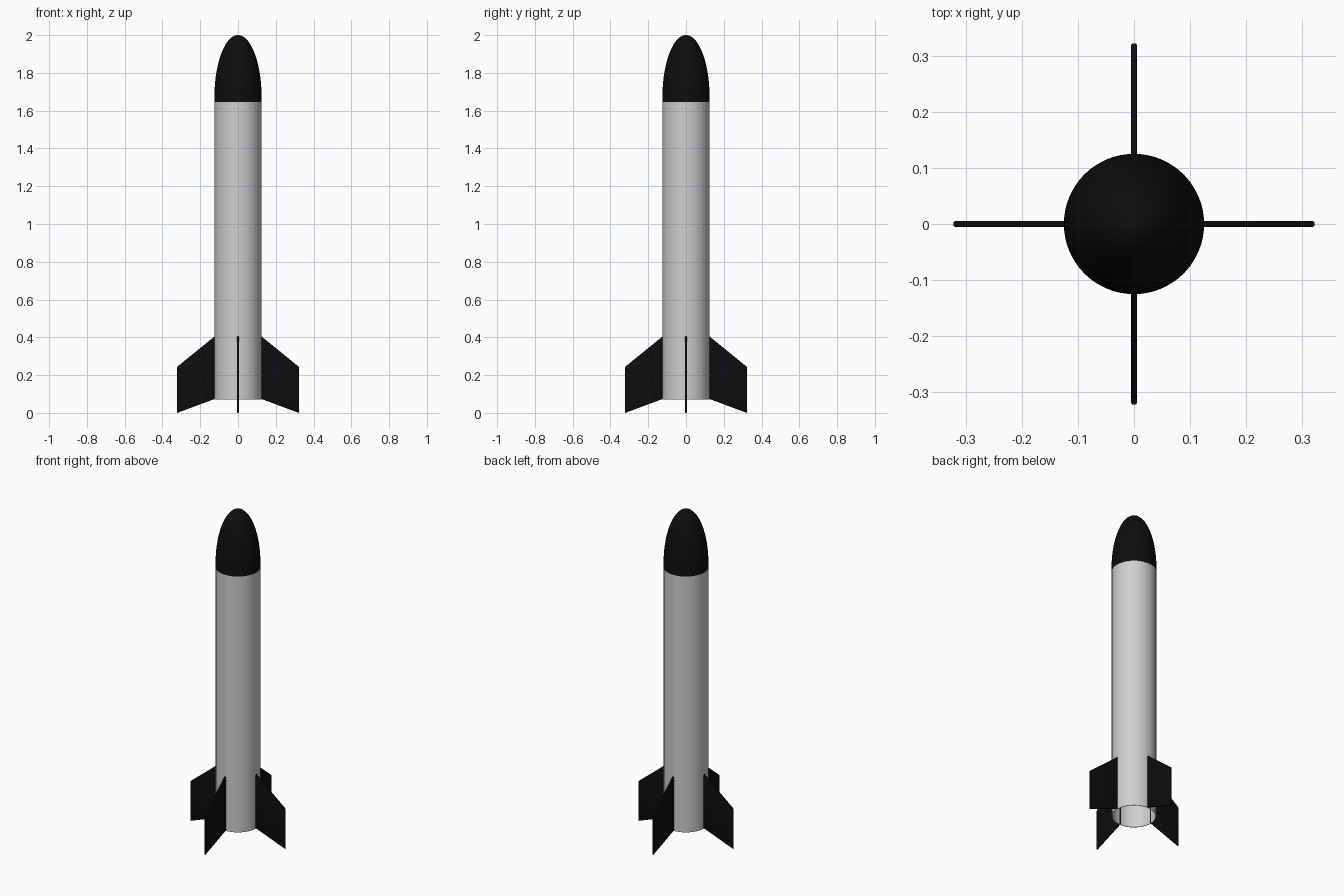
import bpy, bmesh, math
from mathutils import Matrix, Vector

if "Cube" in bpy.data.objects:
    bpy.data.objects.remove(bpy.data.objects["Cube"])

SEGMENTS = 64


def make_material(name, rgb):
    mat = bpy.data.materials.new(name)
    mat.diffuse_color = (*rgb, 1.0)
    mat.use_nodes = True
    mat.node_tree.nodes["Principled BSDF"].inputs["Base Color"].default_value = mat.diffuse_color
    return mat


light_grey = make_material("light grey", (0.62, 0.62, 0.62))
black = make_material("black", (0.004, 0.004, 0.004))


def add_object(name, bm, mat, smooth_angle=35):
    bmesh.ops.recalc_face_normals(bm, faces=bm.faces[:])
    mesh = bpy.data.meshes.new(name)
    bm.to_mesh(mesh)
    bm.free()
    mesh.materials.append(mat)
    obj = bpy.data.objects.new(name, mesh)
    bpy.context.collection.objects.link(obj)
    bpy.ops.object.select_all(action='DESELECT')
    obj.select_set(True)
    bpy.context.view_layer.objects.active = obj
    bpy.ops.object.shade_smooth_by_angle(angle=math.radians(smooth_angle))
    return obj


def lathe(name, profile, mat, closed=False):
    """Spin an (r, z) profile around the z axis."""
    bm = bmesh.new()
    verts = [bm.verts.new((r, 0, z)) for r, z in profile]
    edges = [bm.edges.new(pair) for pair in zip(verts, verts[1:])]
    if closed:
        edges.append(bm.edges.new((verts[-1], verts[0])))
    bmesh.ops.spin(bm, geom=verts + edges, axis=(0, 0, 1), cent=(0, 0, 0),
                   angle=math.tau, steps=SEGMENTS, use_duplicate=False)
    bmesh.ops.remove_doubles(bm, verts=bm.verts[:], dist=1e-5)
    return add_object(name, bm, mat)


# Hollow body tube, open at the bottom
lathe("body_tube", [(0.124, 0.072), (0.124, 1.648), (0.121, 1.648), (0.121, 0.072)],
      light_grey, closed=True)

# Nose cone: short straight collar, then a half ellipse, closed underneath
nose = [(0, 1.645), (0.125, 1.645)]
for i in range(25):
    a = math.pi / 2 * i / 24
    nose.append((0.125 * math.cos(a), 1.67 + 0.33 * math.sin(a)))
nose[-1] = (0, 2.0)
lathe("nose_cone", nose, black)

# Four swept fins with softly rounded edges, roots passing through the tube wall
FIN = [(0.118, 0.076), (0.118, 0.41), (0.322, 0.244), (0.322, 0.003)]
THICK = 0.01
for n, side in enumerate(("right", "back", "left", "front")):
    bm = bmesh.new()
    base = bm.faces.new([bm.verts.new((r, -THICK / 2, z)) for r, z in FIN])
    ext = bmesh.ops.extrude_face_region(bm, geom=[base])
    moved = [g for g in ext["geom"] if isinstance(g, bmesh.types.BMVert)]
    bmesh.ops.translate(bm, verts=moved, vec=Vector((0, THICK, 0)))
    if not base.is_valid or len(bm.faces) < 6:
        bmesh.ops.holes_fill(bm, edges=bm.edges[:])
    # round the long outline edges on both faces
    outline = [e for e in bm.edges
               if abs(e.verts[0].co.y - e.verts[1].co.y) < 1e-6]
    bmesh.ops.bevel(bm, geom=outline, offset=0.003, segments=2,
                    profile=0.5, affect='EDGES')
    low = min(v.co.z for v in bm.verts)
    for v in bm.verts:
        if v.co.z < 0.04:
            v.co.z -= low
    bm.transform(Matrix.Rotation(n * math.pi / 2, 4, 'Z'))
    add_object("fin_" + side, bm, black)
